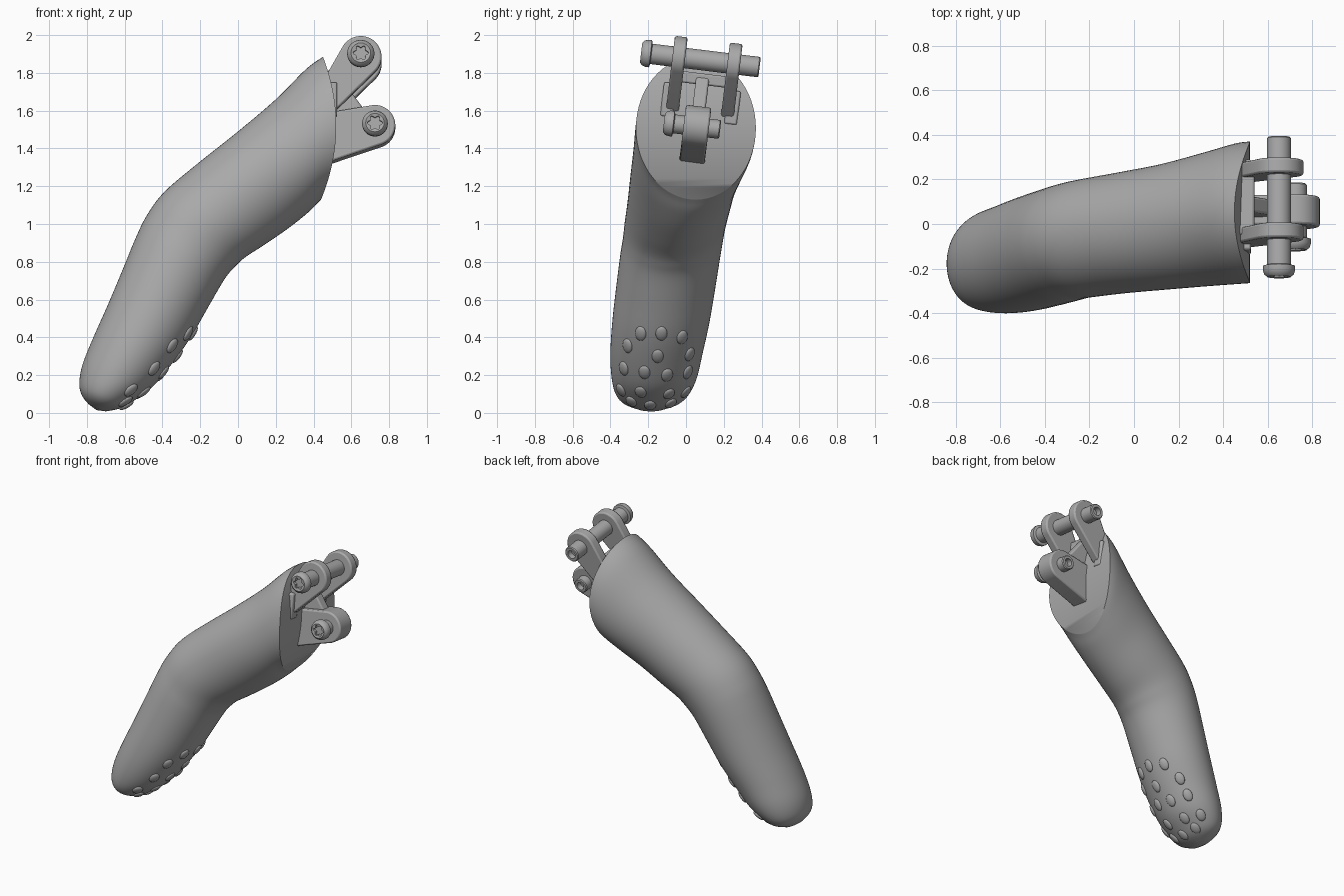
import bpy, bmesh, math
from mathutils import Vector, Matrix
from mathutils.bvhtree import BVHTree

start_cube = bpy.data.objects.get("Cube")
if start_cube:
    bpy.data.objects.remove(start_cube, do_unlink=True)

grey = bpy.data.materials.new("plain grey")
grey.use_nodes = True
grey.diffuse_color = (0.40, 0.40, 0.40, 1)
grey.node_tree.nodes["Principled BSDF"].inputs["Base Color"].default_value = grey.diffuse_color


def finish(name, bm, matrix=None, angle=35, bevel=0.0):
    """Turn a bmesh into a shaded, coloured object."""
    bmesh.ops.recalc_face_normals(bm, faces=bm.faces)
    mesh = bpy.data.meshes.new(name)
    bm.to_mesh(mesh)
    bm.free()
    mesh.materials.append(grey)
    obj = bpy.data.objects.new(name, mesh)
    bpy.context.collection.objects.link(obj)
    if matrix:
        obj.matrix_world = matrix
    if bevel:
        mod = obj.modifiers.new("soft edges", "BEVEL")
        mod.width, mod.segments, mod.limit_method = bevel, 2, "ANGLE"
    bpy.ops.object.select_all(action="DESELECT")
    obj.select_set(True)
    bpy.context.view_layer.objects.active = obj
    bpy.ops.object.shade_smooth_by_angle(angle=math.radians(angle))
    return obj


# Finger sleeve: back x, back z, palm x, palm z, low y, high y
SECTIONS = [
    (-.79, .045, -.70, .008, -.26, -.11),
    (-.825, .09, -.62, .025, -.335, -.03),
    (-.84, .15, -.55, .065, -.375, .02),
    (-.825, .25, -.45, .14, -.395, .06),
    (-.77, .39, -.35, .26, -.40, .09),
    (-.69, .57, -.25, .40, -.39, .125),
    (-.61, .76, -.155, .565, -.37, .155),
    (-.54, .93, -.07, .71, -.35, .18),
    (-.48, 1.05, -.015, .775, -.335, .195),
    (-.39, 1.17, .04, .825, -.325, .21),
    (-.22, 1.315, .14, .89, -.31, .235),
    (0, 1.49, .27, .98, -.295, .27),
    (.2, 1.66, .37, 1.06, -.28, .32),
    (.36, 1.82, .42, 1.11, -.27, .36),
    (.45, 1.885, .44, 1.13, -.265, .37),
]
BULGE = {12: .03, 13: .06, 14: .075}   # curved cut at the open end
SIDES, STEPS = 64, 5


def spline(a, b, c, d, t):
    return b + (c - a) * (t / 2) + (2 * a - 5 * b + 4 * c - d) * (t * t / 2) \
        + (3 * b - a - 3 * c + d) * (t ** 3 / 2)


def section_at(i, t):
    last = len(SECTIONS) - 1
    ids = [min(max(i + k, 0), last) for k in (-1, 0, 1, 2)]
    rows = [SECTIONS[k] + (BULGE.get(k, 0),) for k in ids]
    return [spline(*column, t) for column in zip(*rows)]


def section_ring(bm, row):
    bx, bz, px, pz, low, high, bulge = row
    ring = []
    for k in range(SIDES):
        c, s = math.cos(math.tau * k / SIDES), math.sin(math.tau * k / SIDES)
        x = (bx + px) / 2 + c * (bx - px) / 2 + bulge * s * s
        z = (bz + pz) / 2 + c * (bz - pz) / 2
        ring.append(bm.verts.new((x, (low + high) / 2 + s * (high - low) / 2, z)))
    return ring


def bridge(bm, a, b):
    n = len(a)
    for k in range(n):
        bm.faces.new((a[k], a[(k + 1) % n], b[(k + 1) % n], b[k]))


bm = bmesh.new()
rings = [section_ring(bm, section_at(i, t / STEPS))
         for i in range(len(SECTIONS) - 1) for t in range(STEPS)]
rings.append(section_ring(bm, section_at(len(SECTIONS) - 1, 0)))
for a, b in zip(rings, rings[1:]):
    bridge(bm, a, b)
tip = bm.verts.new((-.75, -.185, .015))
for k in range(SIDES):
    bm.faces.new((rings[0][k], tip, rings[0][(k + 1) % SIDES]))
end = rings[-1]
for k in range(SIDES // 2):            # cut face as cross strips
    corners = [end[k], end[k + 1], end[SIDES - k - 1], end[-k]]
    bm.faces.new(list(dict.fromkeys(corners)))
bmesh.ops.recalc_face_normals(bm, faces=bm.faces)
surface = BVHTree.FromBMesh(bm)
finish("finger_sleeve", bm, angle=45)

# Grip bumps on the palm side of the fingertip: y, z
BUMPS = [(-.24, .42), (-.13, .42), (-.02, .40), (-.31, .355), (-.15, .30), (.02, .31),
         (-.33, .235), (-.22, .215), (-.10, .20), (.01, .215), (-.345, .12), (-.24, .11),
         (-.09, .10), (0, .11), (-.29, .06), (-.19, .04), (-.08, .05)]
bm = bmesh.new()
for y, z in BUMPS:
    spot, normal, _, _ = surface.ray_cast(Vector((2, y, z)), Vector((-1, 0, 0)))
    if spot is None:
        continue
    along = Vector((.55, .05, .8))
    along = (along - normal * along.dot(normal)).normalized()
    frame = Matrix((along, normal.cross(along), normal)).transposed().to_4x4()
    size = Matrix.Diagonal((.043, .031, .014, 1))
    bmesh.ops.create_uvsphere(bm, u_segments=20, v_segments=10, radius=1,
                              matrix=Matrix.Translation(spot) @ frame @ size)
finish("grip_bumps", bm, angle=60)

# Hinge frame: the pins lie along local y, slightly tilted
HINGE = Matrix.Translation((.65, .09, 1.867)) @ Matrix.Rotation(math.radians(-7), 4, "X")
UPPER, LOWER = Vector((0, 0, 0)), Vector((.075, 0, -.353))


def plate(name, centre, radius, base, y0, y1):
    """Rounded eye joined to base points, with flat sides."""
    bm = bmesh.new()
    outline = list(base)
    if radius:
        outline += [(centre.x + radius * math.cos(math.tau * k / 48),
                     centre.z + radius * math.sin(math.tau * k / 48)) for k in range(48)]
    for x, z in outline:
        for y in (y0, y1):
            bm.verts.new((x, y, z))
    hull = bmesh.ops.convex_hull(bm, input=bm.verts)
    loose = {v for v in hull["geom_interior"] if isinstance(v, bmesh.types.BMVert)}
    bmesh.ops.delete(bm, geom=list(loose), context="VERTS")
    bmesh.ops.dissolve_limit(bm, angle_limit=.01, verts=bm.verts, edges=bm.edges)
    finish(name, bm, HINGE, bevel=.01)


def box(name, x0, x1, y0, y1, z0, z1):
    plate(name, UPPER, 0, [(x0, z0), (x1, z0), (x1, z1), (x0, z1)], y0, y1)


UPPER_BASE = [(-.20, -.13), (-.20, -.35)]
plate("upper_front_lug", UPPER, .11, UPPER_BASE, -.163, -.095)
plate("upper_back_lug", UPPER, .11, UPPER_BASE, .13, .198)
plate("lower_lug", LOWER, .108, [(-.20, -.29), (-.20, -.56)], -.06, .075)

# Bracket base between the upper lugs
box("bracket_crossbar", -.20, -.11, -.13, .17, -.13, -.07)
box("bracket_front_foot", -.20, -.125, -.19, -.12, -.32, -.14)
box("bracket_back_foot", -.20, -.125, .15, .22, -.32, -.14)
plate("bracket_rib", UPPER, 0, [(-.2, -.08), (-.12, -.08), (-.03, -.2), (.03, -.28), (-.2, -.3)],
      -.025, .045)


def pin(name, centre, y0, y1, radius, head):
    """Hollow-ended pin with a domed head and a six-lobed socket."""
    profile = [(0, y0 + .025, 0), (.034, y0 + .025, 1), (.034, y0 + .004, 1),
               (head * .72, y0, 0), (head * .92, y0 + .012, 0), (head, y0 + .03, 0),
               (head, y0 + .05, 0), (radius, y0 + .055, 0), (radius, y1 - .006, 0),
               (radius - .006, y1, 0), (radius * .55, y1, 0),
               (radius * .55, y1 - .04, 0), (0, y1 - .04, 0)]
    bm = bmesh.new()
    loops = []
    for r, y, lobed in profile:
        loop = []
        for k in range(48):
            a = math.tau * k / 48
            rr = max(r, .0005) * (1 + .18 * lobed * math.cos(6 * a))
            loop.append(bm.verts.new((centre.x + rr * math.cos(a), y,
                                      centre.z + rr * math.sin(a))))
        loops.append(loop)
    for a, b in zip(loops, loops[1:]):
        bridge(bm, a, b)
    bm.faces.new(loops[0])
    bm.faces.new(loops[-1])
    finish(name, bm, HINGE)


pin("upper_pin", UPPER, -.33, .302, .054, .072)
pin("lower_pin", LOWER, -.165, .135, .05, .068)
